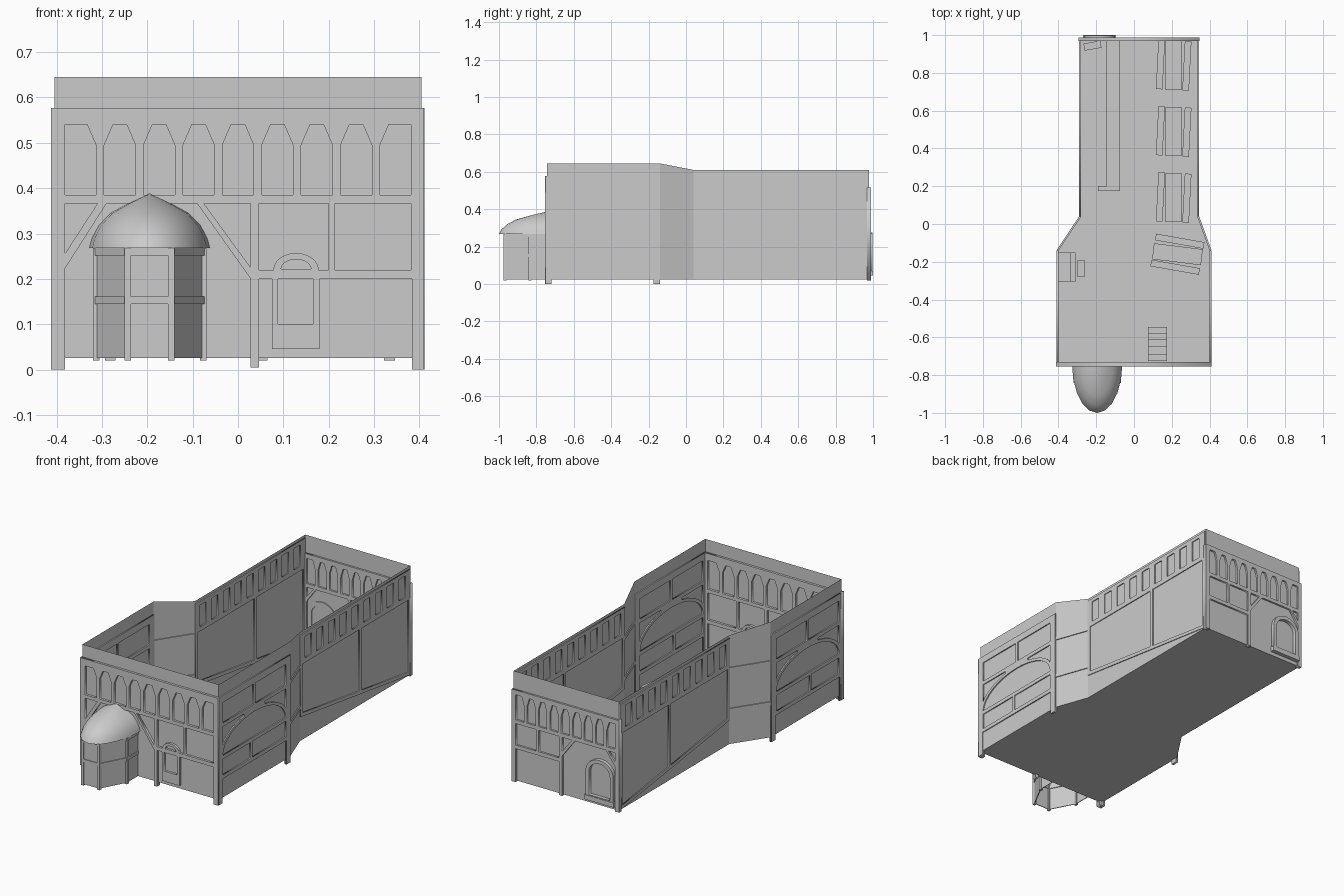
import bpy, bmesh, math
from mathutils import Matrix, Vector

if "Cube" in bpy.data.objects:
    bpy.data.objects.remove(bpy.data.objects["Cube"])

stone = bpy.data.materials.new("plain grey")
stone.diffuse_color = (0.6, 0.6, 0.6, 1)
stone.use_nodes = True
stone.node_tree.nodes["Principled BSDF"].inputs["Base Color"].default_value = stone.diffuse_color


def add(name, mesh):
    ob = bpy.data.objects.new(name, mesh)
    bpy.context.collection.objects.link(ob)
    mesh.materials.clear()
    mesh.materials.append(stone)
    return ob


def from_bm(name, bm):
    bmesh.ops.recalc_face_normals(bm, faces=bm.faces)
    me = bpy.data.meshes.new(name)
    bm.to_mesh(me)
    bm.free()
    return add(name, me)


def box(name, x0, x1, y0, y1, z0, z1, rot=0, pivot=None):
    bm = bmesh.new()
    bmesh.ops.create_cube(bm, size=1)
    c = Vector(((x0 + x1) / 2, (y0 + y1) / 2, (z0 + z1) / 2))
    p = Vector((*pivot, 0)) if pivot else Vector((c.x, c.y, 0))
    m = (Matrix.Translation(p) @ Matrix.Rotation(math.radians(rot), 4, 'Z') @ Matrix.Translation(c - p)
         @ Matrix.Diagonal((x1 - x0, y1 - y0, z1 - z0, 1)))
    bmesh.ops.transform(bm, matrix=m, verts=bm.verts)
    return from_bm(name, bm)


def bar(name, p, q, z0, z1, t):
    """Straight rail between two plan points."""
    p, q = Vector(p), Vector(q)
    c, d = (p + q) / 2, q - p
    return box(name, c.x - d.length / 2, c.x + d.length / 2, c.y - t / 2, c.y + t / 2, z0, z1,
               math.degrees(math.atan2(d.y, d.x)))


def slab(name, loops, axis, at, half):
    """Flat plate in an upright plane: first loop is the outline, the others are holes."""
    cu = bpy.data.curves.new(name, 'CURVE')
    cu.dimensions, cu.fill_mode, cu.extrude = '2D', 'BOTH', half
    for pts in loops:
        sp = cu.splines.new('POLY')
        sp.points.add(len(pts) - 1)
        for v, (a, b) in zip(sp.points, pts):
            v.co = (a, b, 0, 1)
        sp.use_cyclic_u = True
    tmp = bpy.data.objects.new(name + "_curve", cu)
    bpy.context.collection.objects.link(tmp)
    dg = bpy.context.evaluated_depsgraph_get()
    me = bpy.data.meshes.new_from_object(tmp.evaluated_get(dg))
    bpy.data.objects.remove(tmp)
    if axis == 'y':
        m = Matrix(((1, 0, 0, 0), (0, 0, -1, at), (0, 1, 0, 0), (0, 0, 0, 1)))
    else:
        m = Matrix(((0, 0, 1, at), (1, 0, 0, 0), (0, 1, 0, 0), (0, 0, 0, 1)))
    me.transform(m)
    return add(name, me)


def rect(a0, a1, b0, b1):
    return [(a0, b0), (a1, b0), (a1, b1), (a0, b1)]


def arc(cx, cz, rx, rz, a0, a1, n=12):
    return [(cx + rx * math.cos(math.radians(a0 + (a1 - a0) * i / n)),
             cz + rz * math.sin(math.radians(a0 + (a1 - a0) * i / n))) for i in range(n + 1)]


def arcade(x0, x1, z0, z1, n=9, gap=0.018):
    """Row of chamfer-headed openings; the end ones are cut by the corner posts."""
    w = (x1 - x0 - gap * (n - 1)) / n
    out = []
    for i in range(n):
        a = x0 + i * (w + gap)
        b, c, d = a + w, w * 0.28, 0.045
        left = [(a, z1)] if i == 0 else [(a + c, z1), (a, z1 - d)]
        right = [(b, z1)] if i == n - 1 else [(b, z1 - d), (b - c, z1)]
        out.append([(a, z0), (b, z0)] + right + left)
    return out


# Wall shell with floor, open on top
plan = [(-.405, -.742, .645), (.405, -.742, .645), (.405, -.14, .645), (.34, .04, .61),
        (.34, .978, .61), (-.285, .978, .61), (-.285, .04, .61), (-.405, -.14, .645)]
bm = bmesh.new()
low = [bm.verts.new((x, y, .025)) for x, y, z in plan]
top = [bm.verts.new(p) for p in plan]
for i in range(8):
    j = (i + 1) % 8
    bm.faces.new((low[i], low[j], top[j], top[i]))
bm.faces.new(low[::-1])
from_bm("walls_and_floor", bm)

# Front timber frame
front = [(-.412, 0), (-.382, 0), (-.382, .222), (-.29, .366), (-.09, .366), (.028, .2), (.028, .005),
         (.046, .005), (.046, .2), (.075, .2), (.075, .045), (.18, .045), (.18, .2), (.384, .2),
         (.384, 0), (.41, 0), (.41, .577), (-.412, .577)]
slab("front_frame", [front] + arcade(-.382, .382, .385, .54) + [
    [(-.382, .366), (-.31, .366), (-.382, .255)],
    [(-.075, .366), (.028, .366), (.028, .225)],
    [(.046, .22), (.078, .22)] + arc(.128, .22, .05, .037, 180, 0) + [(.2, .22), (.2, .366), (.046, .366)],
    rect(.214, .382, .22, .366), rect(.088, .165, .1, .2),
    arc(.128, .222, .033, .021, 0, 180)], 'y', -.742, .0125)

# Back timber frame
back = [(-.293, .02), (-.27, .02), (-.27, .26), (-.215, .335), (-.03, .335), (.045, .235), (.045, .02),
        (.065, .02), (.065, .2), (.322, .2), (.322, .02), (.346, .02), (.346, .515), (-.293, .515)]
slab("back_frame", [back] + arcade(-.27, .322, .355, .49) + [
    [(-.27, .335), (-.23, .335), (-.27, .285)], [(-.012, .335), (.045, .335), (.045, .26)],
    rect(.065, .185, .22, .335), rect(.2, .322, .22, .335)], 'y', .978, .01)

# Back door surround and sill
slab("back_door_surround", [[(-.265, .05), (-.1, .05)] + arc(-.1825, .2, .0825, .075, 0, 180),
                            [(-.245, .075), (-.12, .075)] + arc(-.1825, .2, .0625, .055, 0, 180)],
     'y', .985, .012)
box("back_door_sill", -.27, -.095, .978, 1.0, .045, .07)

# Side frames, the same on both sides
wide = [(-.75, 0), (-.72, 0), (-.72, .13), (-.175, .13), (-.175, 0), (-.14, 0), (-.14, .577), (-.75, .577)]
big = arc(-.4475, .255, .2675, .135, 0, 180, 16)
spandrel = [(max(a, -.715), b) for a, b in arc(-.4475, .255, .2875, .15, 160, 108, 8)]
spandrel = [(-.715, .41)] + spandrel + [(spandrel[-1][0], .41)]
mirrored = [(-.895 - a, b) for a, b in spandrel]
sill = lambda y: .17 - (y - .04) * .14
narrow = [(.04, sill(.04) - .015), (.975, sill(.975) - .012), (.975, .595), (.04, .595)]
for side, xw, xn in (("right", .405, .34), ("left", -.405, -.285)):
    slab(side + "_wide_frame", [wide, big, spandrel, mirrored,
                                rect(-.715, -.455, .43, .54), rect(-.44, -.18, .43, .54),
                                rect(-.715, -.48, .15, .235), rect(-.465, -.18, .15, .235)], 'x', xw, .006)
    holes = [rect(.075 + i * .1, .13 + i * .1, .46, .575) for i in range(9)]
    for a, b in ((.06, .54), (.56, .955)):
        holes.append([(a, sill(a) + .005), (b, sill(b) + .005), (b, .435), (a, .435)])
    slab(side + "_narrow_frame", [narrow] + holes, 'x', xn, .005)
    for z in (.2, .42):
        bar(side + "_slanted_rail", (xw, -.14), (xn, .04), z, z + .018, .01)

# Porch bay: walls, posts and rails
cx = -.195
half = [(.118, -.742), (.118, -.835), (.048, -.968)]
ring = [(cx - x, y) for x, y in half] + [(cx + x, y) for x, y in half[::-1]]
for i in range(5):
    p, q = ring[i], ring[i + 1]
    bar("porch_wall", p, q, .025, .268, .004)
    bar("porch_mid_rail", p, q, .145, .161, .012)
    bar("porch_top_rail", p, q, .252, .268, .012)
for x, y in ring[1:5]:
    box("porch_post", x - .007, x + .007, y - .008, y + .008, .02, .268)

# Porch dome: half of an ogee dome stretched forward, with flat underside
prof = [(.133, .268), (.127, .29), (.112, .318), (.086, .345), (.045, .367)]
bm = bmesh.new()
n = 10
rows = [[bm.verts.new((cx + r * math.cos(math.pi * i / n), -.742 - r * 1.94 * math.sin(math.pi * i / n), z))
         for i in range(n + 1)] for r, z in prof]
for a, b in zip(rows, rows[1:]):
    for i in range(n):
        bm.faces.new((a[i], a[i + 1], b[i + 1], b[i]))
tip = bm.verts.new((cx, -.742, .388))
for i in range(n):
    bm.faces.new((rows[-1][i], rows[-1][i + 1], tip))
bm.faces.new(rows[0])
dome = from_bm("porch_dome", bm)
bpy.context.view_layer.objects.active = dome
dome.select_set(True)
bpy.ops.object.shade_smooth_by_angle(angle=math.radians(45))
dome.select_set(False)


# Tables with a bench on each side
def table(x, y, rot, length=.26):
    h = length / 2
    for nm, dx, w, z in (("table", 0, .085, .095), ("bench", -.07, .035, .06), ("bench", .07, .035, .06)):
        tilt = rot + (dx and -3)
        box(nm + "_top", x + dx - w / 2, x + dx + w / 2, y - h, y + h, z - .01, z, tilt, (x, y))
        for s in (-1, 1):
            c = y + s * h * .75
            box(nm + "_support", x + dx - w / 3, x + dx + w / 3, c - .006, c + .006, .025, z - .01, tilt, (x, y))


for y in (.84, .49, .14):
    table(.21, y, 0)
table(.23, -.16, 83)

# Counter, fireplace, steps and loose boxes
box("counter", -.145, -.075, .2, .97, .025, .11)
box("counter_end", -.19, -.075, .175, .2, .025, .11)
box("corner_crate", -.265, -.175, .925, .963, .025, .08, 10)
box("fireplace", -.4, -.335, -.305, -.15, .025, .2)
box("fireplace_hearth", -.335, -.31, -.305, -.15, .025, .045)
box("stool", -.3, -.262, -.28, -.19, .025, .06)
for i, y in enumerate((-.545, -.58, -.61, -.645, -.69)):
    box("step", .075, .175, -.725, y, .025 + i * .02, .045 + i * .02)
